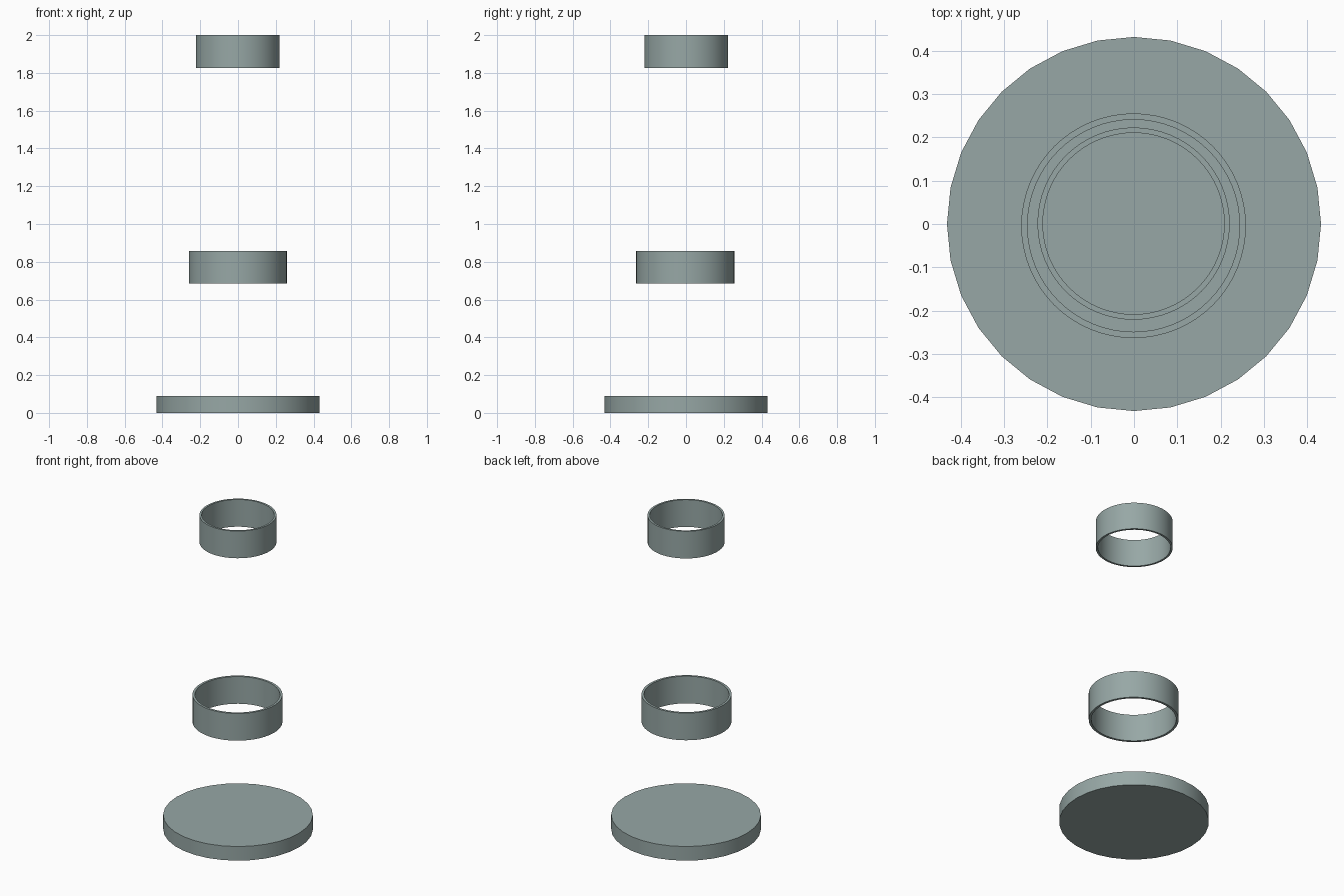
import bpy, bmesh, math

if "Cube" in bpy.data.objects:
    bpy.data.objects.remove(bpy.data.objects["Cube"])

# Dark grey-green for every part
grey_green = bpy.data.materials.new("grey_green")
grey_green.diffuse_color = (0.31, 0.39, 0.38, 1.0)
grey_green.use_nodes = True
grey_green.node_tree.nodes["Principled BSDF"].inputs["Base Color"].default_value = grey_green.diffuse_color


def lathe(name, profile, sides, center=(0, 0), closed=False):
    """Spin an (r, z) profile round the z axis."""
    bm = bmesh.new()
    rows = []
    for r, z in profile:
        rows.append([bm.verts.new((center[0] + r * math.cos(2 * math.pi * i / sides),
                                   center[1] + r * math.sin(2 * math.pi * i / sides), z))
                     for i in range(sides)])
    pairs = list(zip(rows, rows[1:]))
    if closed:
        pairs.append((rows[-1], rows[0]))
    for a, b in pairs:
        for i in range(sides):
            j = (i + 1) % sides
            bm.faces.new((a[i], a[j], b[j], b[i]))
    if not closed:
        bm.faces.new(rows[0][::-1])
        bm.faces.new(rows[-1])
    bmesh.ops.recalc_face_normals(bm, faces=bm.faces)
    mesh = bpy.data.meshes.new(name)
    bm.to_mesh(mesh)
    bm.free()
    mesh.materials.append(grey_green)
    obj = bpy.data.objects.new(name, mesh)
    bpy.context.collection.objects.link(obj)
    bpy.ops.object.select_all(action='DESELECT')
    obj.select_set(True)
    bpy.context.view_layer.objects.active = obj
    bpy.ops.object.shade_smooth_by_angle(angle=math.radians(30))
    return obj


def ring(name, inner, outer, z0, z1, center):
    return lathe(name, [(outer, z0), (outer, z1), (inner, z1), (inner, z0)],
                 64, center, closed=True)


# Solid disc at the bottom
lathe("base_disc", [(0.432, 0.0), (0.432, 0.09)], 32)

# Two thin open bands floating above it
ring("lower_band", 0.245, 0.2595, 0.685, 0.858, (-0.001, -0.004))
ring("upper_band", 0.2095, 0.222, 1.827, 2.0, (-0.001, 0.001))
